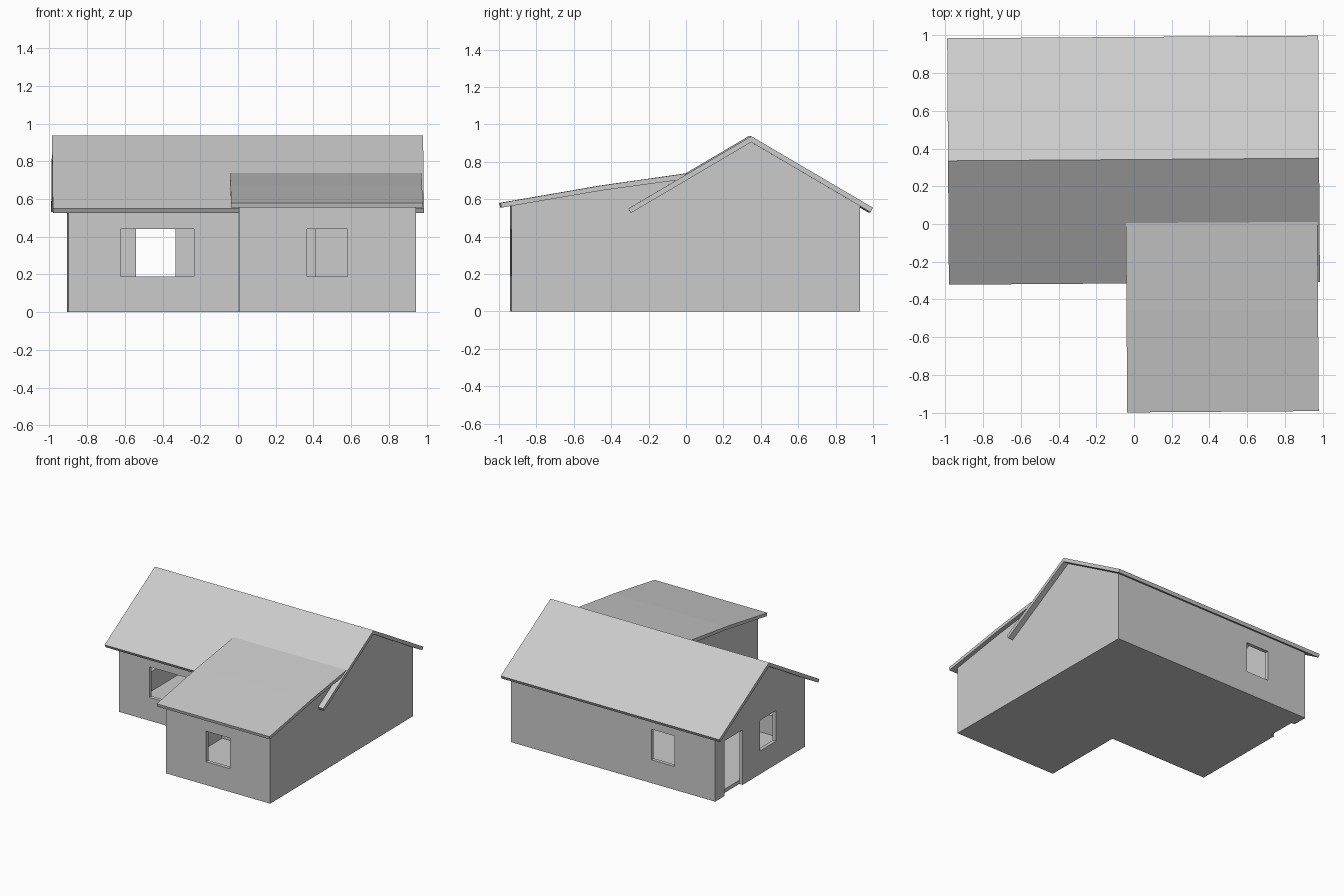
import bpy
import bmesh
from math import radians
from mathutils import Matrix, Vector

cube = bpy.data.objects.get("Cube")
if cube:
    bpy.data.objects.remove(cube, do_unlink=True)

grey = bpy.data.materials.new("plain grey")
grey.use_nodes = True
colour = (0.6, 0.6, 0.6, 1)
grey.diffuse_color = colour
grey.node_tree.nodes["Principled BSDF"].inputs["Base Color"].default_value = colour

TURN = Matrix.Rotation(radians(0.4), 4, "Z")
T = 0.03                                  # wall thickness
LEFT, RIGHT = 0.938, -0.9                 # outer wall lines
BACK, FRONT, WING_FRONT = 0.923, -0.25, -0.94
SILL, HEAD, DOOR_HEAD = 0.19, 0.44, 0.45


def prism(name, axis, profile, start, end):
    """Extrude a (y, z) profile along x, or an (x, y) outline along z."""
    bm = bmesh.new()
    place = (lambda p: (start, *p)) if axis == "X" else (lambda p: (*p, start))
    face = bm.faces.new([bm.verts.new(place(p)) for p in profile])
    moved = bmesh.ops.extrude_face_region(bm, geom=[face])["geom"]
    shift = Vector((end - start, 0, 0) if axis == "X" else (0, 0, end - start))
    bmesh.ops.translate(bm, vec=shift,
                        verts=[g for g in moved if isinstance(g, bmesh.types.BMVert)])
    bmesh.ops.recalc_face_normals(bm, faces=bm.faces)
    bm.transform(TURN)
    mesh = bpy.data.meshes.new(name)
    bm.to_mesh(mesh)
    bm.free()
    mesh.materials.append(grey)
    obj = bpy.data.objects.new(name, mesh)
    bpy.context.collection.objects.link(obj)
    return obj


def box(name, x, y, z):
    outline = [(x[0], y[0]), (x[1], y[0]), (x[1], y[1]), (x[0], y[1])]
    return prism(name, "Z", outline, *z)


def cut(wall, x, y, z):
    """Cut a rectangular opening through a wall."""
    cutter = box("opening_cutter", x, y, z)
    mod = wall.modifiers.new("opening", "BOOLEAN")
    mod.operation, mod.solver, mod.object = "DIFFERENCE", "EXACT", cutter
    graph = bpy.context.evaluated_depsgraph_get()
    mesh = bpy.data.meshes.new_from_object(wall.evaluated_get(graph))
    wall.modifiers.clear()
    wall.data = mesh
    bpy.data.objects.remove(cutter, do_unlink=True)


def around(line):
    return line - 0.05, line + 0.05


# Roofs
prism("main_roof", "X", [(-0.315, 0.55), (0.342, 0.937), (0.992, 0.555),
                         (0.98, 0.53), (0.342, 0.905), (-0.302, 0.526)], -0.984, 0.984)
prism("wing_roof", "X", [(-0.999, 0.58), (-0.46, 0.673), (0.005, 0.739),
                         (-0.058, 0.701), (-0.455, 0.647), (-0.993, 0.555)], -0.043, 0.973)

# Floor slab inside the outer walls
prism("floor", "Z", [(RIGHT + T, FRONT + T), (T, FRONT + T), (T, WING_FRONT + T),
                     (LEFT - T, WING_FRONT + T), (LEFT - T, BACK - T),
                     (RIGHT + T, BACK - T)], 0, T)

# Gable walls of the main block
gable = [(FRONT, 0), (BACK, 0), (BACK, 0.57), (0.342, 0.912), (FRONT, 0.565)]
prism("left_gable_wall", "X", gable, LEFT - T, LEFT)
right_gable = prism("right_gable_wall", "X", gable, RIGHT, RIGHT + T)
cut(right_gable, around(RIGHT), (0.565, 0.8), (-0.01, DOOR_HEAD))
cut(right_gable, around(RIGHT), (0.13, 0.34), (SILL, HEAD))

# Long walls of the main block
back_wall = box("back_wall", (RIGHT + T, LEFT - T), (BACK - T, BACK), (0, 0.575))
cut(back_wall, (-0.535, -0.325), around(BACK), (SILL, HEAD))
front_wall = box("front_wall", (RIGHT + T, LEFT - T), (FRONT, FRONT + T), (0, 0.57))
cut(front_wall, (-0.625, -0.235), around(FRONT), (SILL, HEAD))
cut(front_wall, (0.17, 0.41), around(FRONT), (T, DOOR_HEAD))

# Walls of the front wing
wing_side = [(WING_FRONT, 0), (FRONT, 0), (FRONT, 0.575), (-0.06, 0.7),
             (-0.455, 0.655), (WING_FRONT, 0.572)]
for name, x in (("wing_left_wall", LEFT - T), ("wing_right_wall", 0)):
    prism(name, "X", wing_side, x, x + T)
wing_front = box("wing_front_wall", (T, LEFT - T), (WING_FRONT, WING_FRONT + T), (0, 0.575))
cut(wing_front, (0.36, 0.575), around(WING_FRONT), (SILL, HEAD))

# Partitions of the corner room
box("room_front_partition", (0.24, LEFT - T), (0.44, 0.44 + T), (T, 0.83))
prism("room_side_partition", "X", [(0.44 + T, T), (BACK - T, T), (BACK - T, 0.58),
                                   (0.44 + T, 0.83)], 0.24, 0.24 + T)
